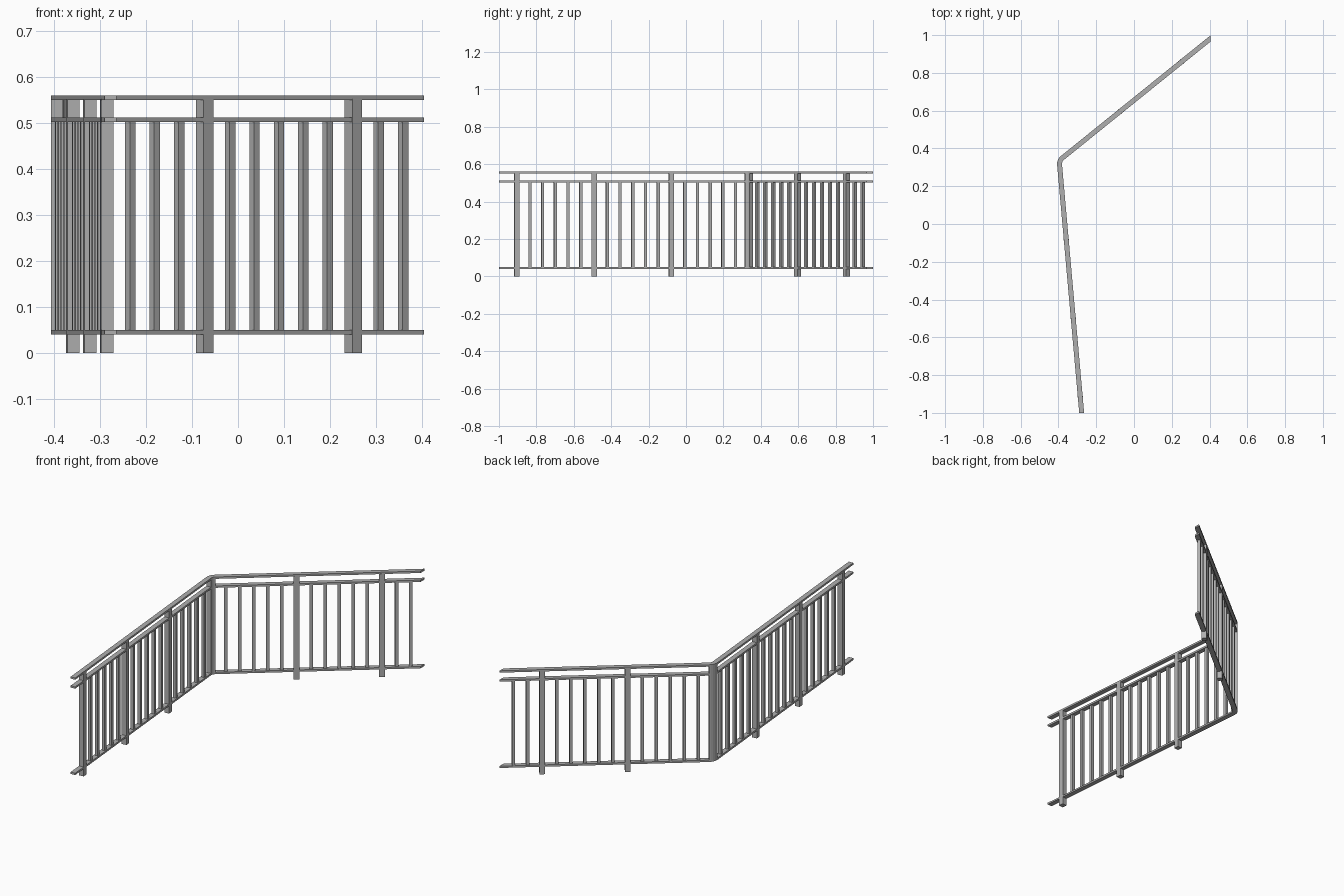
import bpy, bmesh, math
from mathutils import Vector

if "Cube" in bpy.data.objects:
    bpy.data.objects.remove(bpy.data.objects["Cube"])

grey = bpy.data.materials.new("painted_steel_grey")
grey.diffuse_color = (0.43, 0.43, 0.43, 1)
grey.use_nodes = True
grey.node_tree.nodes["Principled BSDF"].inputs["Base Color"].default_value = grey.diffuse_color

# centre line of the railing in plan
START, CORNER, END = Vector((-0.277, -1.0)), Vector((-0.396, 0.336)), Vector((0.405, 0.982))
D1, D2 = (CORNER - START).normalized(), (END - CORNER).normalized()
RAIL_W, POST_W, BAR_W = 0.026, 0.027, 0.016
SPAN, BAR_GAP, BARS = 0.4155, 0.0682, 5


def left(d):
    return Vector((-d.y, d.x))


def finish(bm, name):
    bmesh.ops.recalc_face_normals(bm, faces=bm.faces)
    me = bpy.data.meshes.new(name)
    bm.to_mesh(me)
    bm.free()
    me.materials.append(grey)
    ob = bpy.data.objects.new(name, me)
    bpy.context.collection.objects.link(ob)


def sweep(name, stations, z0, z1):
    """Rectangular bar through stations of (centre, side offset vector)."""
    bm = bmesh.new()
    rings = []
    for p, o in stations:
        a, b = p + o, p - o
        rings.append([bm.verts.new((q.x, q.y, z)) for q, z in ((a, z0), (a, z1), (b, z1), (b, z0))])
    for r, s in zip(rings, rings[1:]):
        for i in range(4):
            j = (i + 1) % 4
            bm.faces.new((r[i], r[j], s[j], s[i]))
    bm.faces.new(rings[0])
    bm.faces.new(rings[-1])
    finish(bm, name)


def upright(name, c, d, w, z0, z1):
    sweep(name, [(c - d * w / 2, left(d) * w / 2), (c + d * w / 2, left(d) * w / 2)], z0, z1)


def bend(width, steps=5, radius=0.04):
    """Stations of the rounded corner."""
    a1, a2 = math.atan2(D1.y, D1.x), math.atan2(D2.y, D2.x)
    t = radius * math.tan((a1 - a2) / 2)
    centre = CORNER - D1 * t - left(D1) * radius
    out = []
    for i in range(steps + 1):
        a = a1 + (a2 - a1) * i / steps
        n = left(Vector((math.cos(a), math.sin(a))))
        out.append((centre + n * radius, n * width / 2))
    return out


# rails, ends cut square to the model's axes
start_cut = Vector((-RAIL_W / 2 / D1.y, 0))
end_cut = Vector((0, RAIL_W / 2 / D2.x))
path = [(START, start_cut)] + bend(RAIL_W) + [(END, end_cut)]
for name, z0, z1 in (("bottom_rail", 0.04, 0.05), ("middle_rail", 0.502, 0.512), ("top_rail", 0.55, 0.56)):
    sweep(name, path, z0, z1)

# bent corner post between the bottom and top rails
sweep("corner_post", bend(RAIL_W), 0.045, 0.555)

# posts
for d, counts in ((-D1, (1, 2, 3)), (D2, (1, 2))):
    for k in counts:
        upright("post", CORNER + d * SPAN * k, d, POST_W, 0.0, 0.552)

# balusters: five per bay, two beyond the last post
for d, bays in ((-D1, (5, 5, 5)), (D2, (5, 5, 2))):
    for k, n in enumerate(bays):
        for i in range(n):
            s = SPAN * (k + 0.5) + (i - (BARS - 1) / 2) * BAR_GAP
            upright("baluster", CORNER + d * s, d, BAR_W, 0.045, 0.507)
